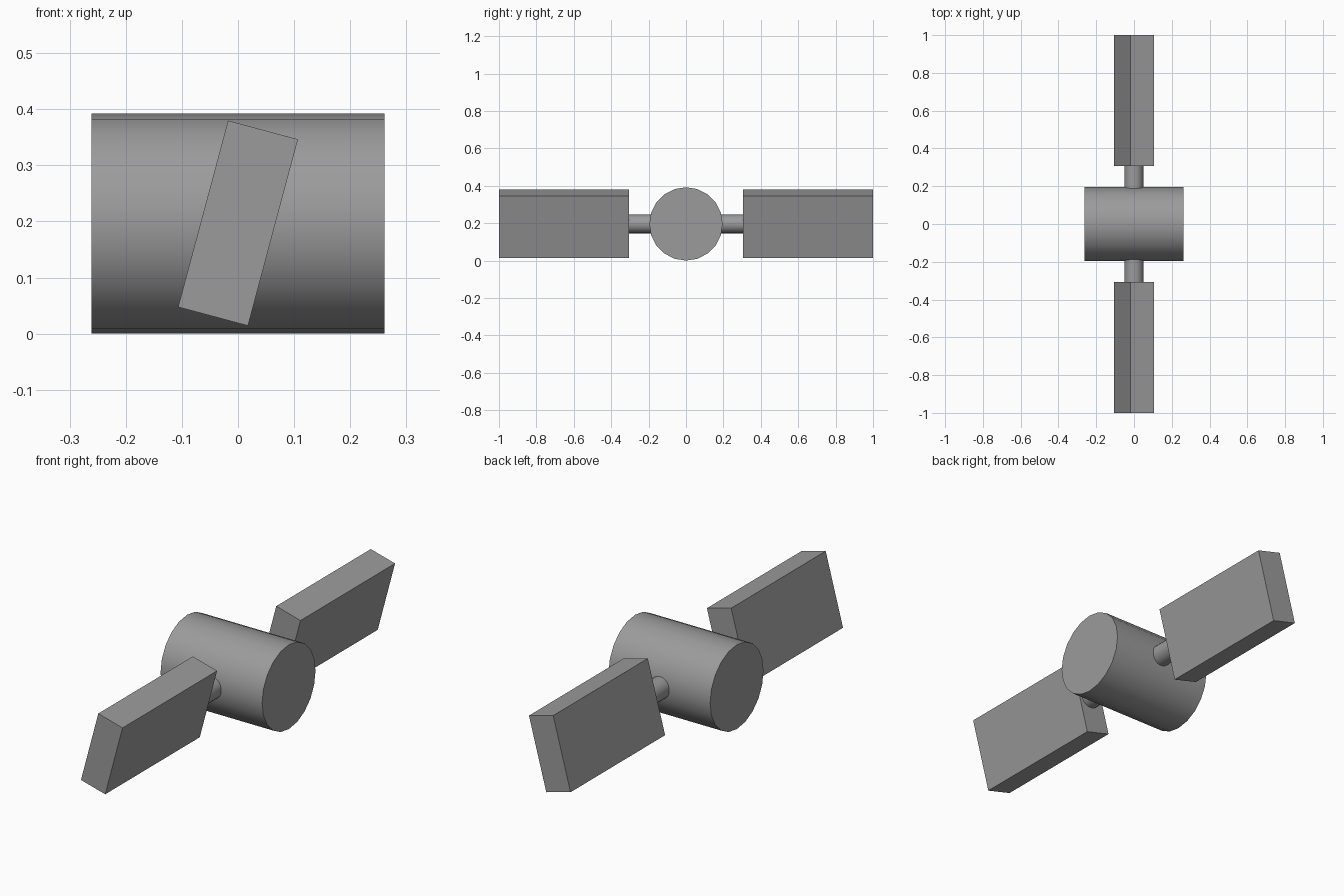
import bpy
import math

# Remove the default cube
cube = bpy.data.objects.get("Cube")
if cube:
    bpy.data.objects.remove(cube, do_unlink=True)

CENTRE_Z = 0.196
BODY_RADIUS = 0.196

# Single plain grey
grey = bpy.data.materials.new("grey")
grey.use_nodes = True
colour = (0.33, 0.33, 0.33, 1)
grey.diffuse_color = colour
grey.node_tree.nodes["Principled BSDF"].inputs["Base Color"].default_value = colour


def finish(name):
    obj = bpy.context.object
    obj.name = name
    obj.data.materials.append(grey)
    return obj


def cylinder(name, sides, radius, length, y, rotation):
    bpy.ops.mesh.primitive_cylinder_add(vertices=sides, radius=radius, depth=length,
                                        location=(0, y, CENTRE_Z), rotation=rotation)
    obj = finish(name)
    bpy.ops.object.shade_smooth_by_angle(angle=math.radians(35))
    return obj


# Central body, lying along x
cylinder("body", 20, BODY_RADIUS, 0.522, 0, (0, math.pi / 2, 0))

# An arm and a tilted panel on each side
for side, y_dir in (("front", -1), ("back", 1)):
    cylinder(side + "_arm", 20, 0.05, 0.16, y_dir * 0.24, (math.pi / 2, 0, 0))
    bpy.ops.mesh.primitive_cube_add(size=1, location=(0, y_dir * 0.653, CENTRE_Z + 0.001),
                                    rotation=(0, math.radians(15), 0))
    panel = finish(side + "_panel")
    panel.scale = (0.129, 0.694, 0.344)
